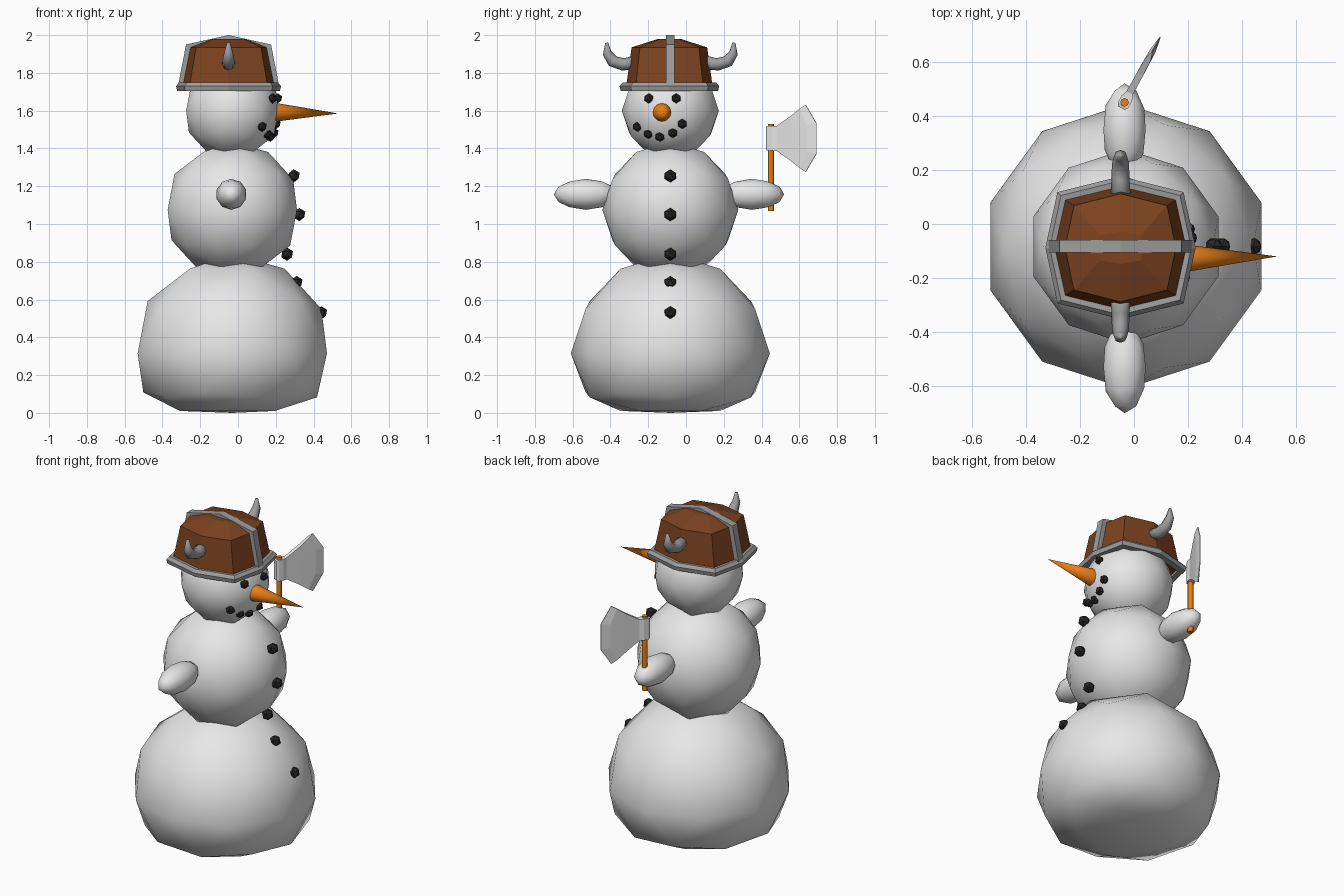
import bpy, bmesh, math
from mathutils import Vector, Matrix

cube = bpy.data.objects.get("Cube")
if cube:
    bpy.data.objects.remove(cube, do_unlink=True)


def material(name, rgb):
    m = bpy.data.materials.new(name)
    m.use_nodes = True
    m.diffuse_color = (*rgb, 1)
    m.node_tree.nodes["Principled BSDF"].inputs["Base Color"].default_value = (*rgb, 1)
    return m


WHITE = material("snow_white", (0.8, 0.8, 0.8))
COAL = material("coal_black", (0.02, 0.02, 0.02))
ORANGE = material("carrot_orange", (0.8, 0.21, 0.01))
BROWN = material("leather_brown", (0.2, 0.055, 0.014))
STEEL = material("steel_grey", (0.34, 0.34, 0.34))

CX, CY = -0.03, -0.083   # snowman axis
HX = -0.05               # helmet centre in x


def finish(name, bm, mat, smooth=False):
    bmesh.ops.recalc_face_normals(bm, faces=bm.faces)
    mesh = bpy.data.meshes.new(name)
    bm.to_mesh(mesh)
    bm.free()
    mesh.materials.append(mat)
    for p in mesh.polygons:
        p.use_smooth = smooth
    ob = bpy.data.objects.new(name, mesh)
    bpy.context.collection.objects.link(ob)
    return ob


def ball(name, centre, size, mat, detail=2, smooth=True, turn=Matrix()):
    """Icosphere, scaled along its own axes, turned and moved."""
    bm = bmesh.new()
    bmesh.ops.create_icosphere(bm, subdivisions=detail, radius=1)
    bm.transform(Matrix.Translation(centre) @ turn @ Matrix.Diagonal((*size, 1)))
    return finish(name, bm, mat, smooth)


def loft(name, rings, mat, smooth=False, cap=True, closed=False):
    """Skin a list of equal-length point rings."""
    bm = bmesh.new()
    loops = [[bm.verts.new(p) for p in ring] for ring in rings]
    pairs = list(zip(loops, loops[1:]))
    if closed:
        pairs.append((loops[-1], loops[0]))
    for a, b in pairs:
        n = len(a)
        for i in range(n):
            bm.faces.new((a[i], a[(i + 1) % n], b[(i + 1) % n], b[i]))
    if cap and not closed:
        bm.faces.new(loops[0])
        bm.faces.new(loops[-1])
    return finish(name, bm, mat, smooth)


def cone(name, start, end, r1, r2, sides, mat):
    axis = Vector(end) - Vector(start)
    bm = bmesh.new()
    bmesh.ops.create_cone(bm, cap_ends=True, segments=sides, radius1=r1,
                          radius2=r2, depth=axis.length)
    turn = axis.to_track_quat('Z', 'Y').to_matrix().to_4x4()
    bm.transform(Matrix.Translation((Vector(start) + Vector(end)) / 2) @ turn)
    ob = finish(name, bm, mat, True)
    for p in ob.data.polygons:
        p.use_smooth = len(p.vertices) < 5
    return ob


# Snow body: the lowest ball sags onto the ground
BASE_Z, BASE_R = 0.315, 0.527
base = ball("lower_body", (CX, CY, BASE_Z), (BASE_R,) * 3, WHITE)
for v in base.data.vertices:
    t = (BASE_Z - v.co.z) / BASE_R
    if t > 0.01:
        v.co.z = BASE_Z * (1 - t) ** 1.8 if t < 1 else 0
ball("middle_body", (CX, CY, 1.075), (0.36,) * 3, WHITE)
ball("head", (CX, CY, 1.6), (0.257,) * 3, WHITE)

# Stubby arms
for name, y, side in (("right_arm", -0.53, 1), ("left_arm", 0.35, -1)):
    ball(name, (-0.035, y, 1.157), (0.082, 0.082, 0.17), WHITE,
         turn=Matrix.Rotation(math.radians(90 * side), 4, 'X'))

# Coal buttons
for i, (x, z) in enumerate([(0.295, 1.255), (0.325, 1.05), (0.26, 0.84),
                            (0.31, 0.69), (0.44, 0.53)]):
    ball(f"button_{i + 1}", (x, CY, z), (0.035,) * 3, COAL, 1, False)

# Coal eyes and smile, seated on the head
face = [("eye", -0.197, 1.665), ("eye", -0.052, 1.665), ("mouth", -0.257, 1.515),
        ("mouth", -0.2, 1.477), ("mouth", -0.138, 1.462), ("mouth", -0.07, 1.482),
        ("mouth", -0.02, 1.53)]
for i, (kind, y, z) in enumerate(face):
    x = CX + math.sqrt(0.25 ** 2 - (y - CY) ** 2 - (z - 1.6) ** 2)
    ball(f"{kind}_coal_{i + 1}", (x, y, z), (0.027,) * 3, COAL, 1, False)

# Carrot nose
cone("nose", (0.17, -0.127, 1.592), (0.53, -0.12, 1.585), 0.054, 0, 12, ORANGE)


# Helmet dome and rim, eight-sided
def octagon(rx, ry, z):
    shape = [(1, 0), (0.84, 0.78), (0, 1), (-0.84, 0.78),
             (-1, 0), (-0.84, -0.78), (0, -1), (0.84, -0.78)]
    return [(HX + a * rx, CY - 0.005 + b * ry, z) for a, b in shape]


loft("helmet_dome", [octagon(0.248, 0.23, 1.72), octagon(0.205, 0.2, 1.935),
                     octagon(0.09, 0.06, 1.98)], BROWN)
loft("helmet_rim", [octagon(0.272, 0.258, 1.705), octagon(0.278, 0.264, 1.73),
                    octagon(0.262, 0.248, 1.748), octagon(0.235, 0.22, 1.745),
                    octagon(0.235, 0.22, 1.705)], STEEL, closed=True)

# Steel band over the crown
path = [(-0.27, 1.72), (-0.225, 1.95), (0, 2.0), (0.225, 1.95), (0.27, 1.72)]
band = []
for x, z in path:
    inner = (x * 0.88, z - 0.03 if abs(x) < 0.26 else z)
    band.append([(HX + x, CY - 0.023, z), (HX + x, CY + 0.023, z),
                 (HX + inner[0], CY + 0.023, inner[1]),
                 (HX + inner[0], CY - 0.023, inner[1])])
loft("helmet_band", band, STEEL)

# Horns: (distance from the axis, height, radius, tilt of the section)
spine = [(0.18, 1.857, 0.038, 0), (0.25, 1.845, 0.033, 10),
         (0.305, 1.862, 0.032, 40), (0.335, 1.905, 0.024, 65), (0.337, 1.96, 0.008, 75)]
for name, side in (("right_horn", -1), ("left_horn", 1)):
    rings = []
    for d, z, r, tilt in spine:
        t = math.radians(tilt)
        rings.append([(HX + r * math.cos(a),
                       CY + side * (d - r * math.sin(a) * math.sin(t)),
                       z + r * math.sin(a) * math.cos(t))
                      for a in (k * math.pi / 4 for k in range(8))])
    loft(name, rings, STEEL, True)

# Axe held in the left hand
AXE = Vector((-0.035, 0.45, 0))
cone("axe_handle", AXE + Vector((0, 0, 1.07)), AXE + Vector((0, 0, 1.53)),
     0.016, 0.016, 8, ORANGE)
out = Vector((0.48, 0.877, 0))
across = Vector((out.y, -out.x, 0))
AXE_Z = 1.453


def blade_ring(u, bulge, half_height, thick):
    """Flat six-sided section; bulge pushes the middle outward."""
    pts = []
    for s, k in ((1, 1), (1, 0.45), (1, -0.45), (1, -1), (-1, -1), (-1, -0.45),
                 (-1, 0.45), (-1, 1)):
        reach = u + (bulge if abs(k) < 1 else 0)
        pts.append(AXE + out * reach + across * s * thick
                   + Vector((0, 0, AXE_Z + k * half_height)))
    return pts


loft("axe_blade", [blade_ring(-0.024, 0, 0.06, 0.014), blade_ring(-0.012, 0, 0.065, 0.022),
                   blade_ring(0.018, 0, 0.065, 0.022), blade_ring(0.04, 0, 0.066, 0.013),
                   blade_ring(0.12, 0.02, 0.115, 0.013), blade_ring(0.18, 0.04, 0.158, 0.011),
                   blade_ring(0.21, 0.065, 0.178, 0.002)], WHITE)
